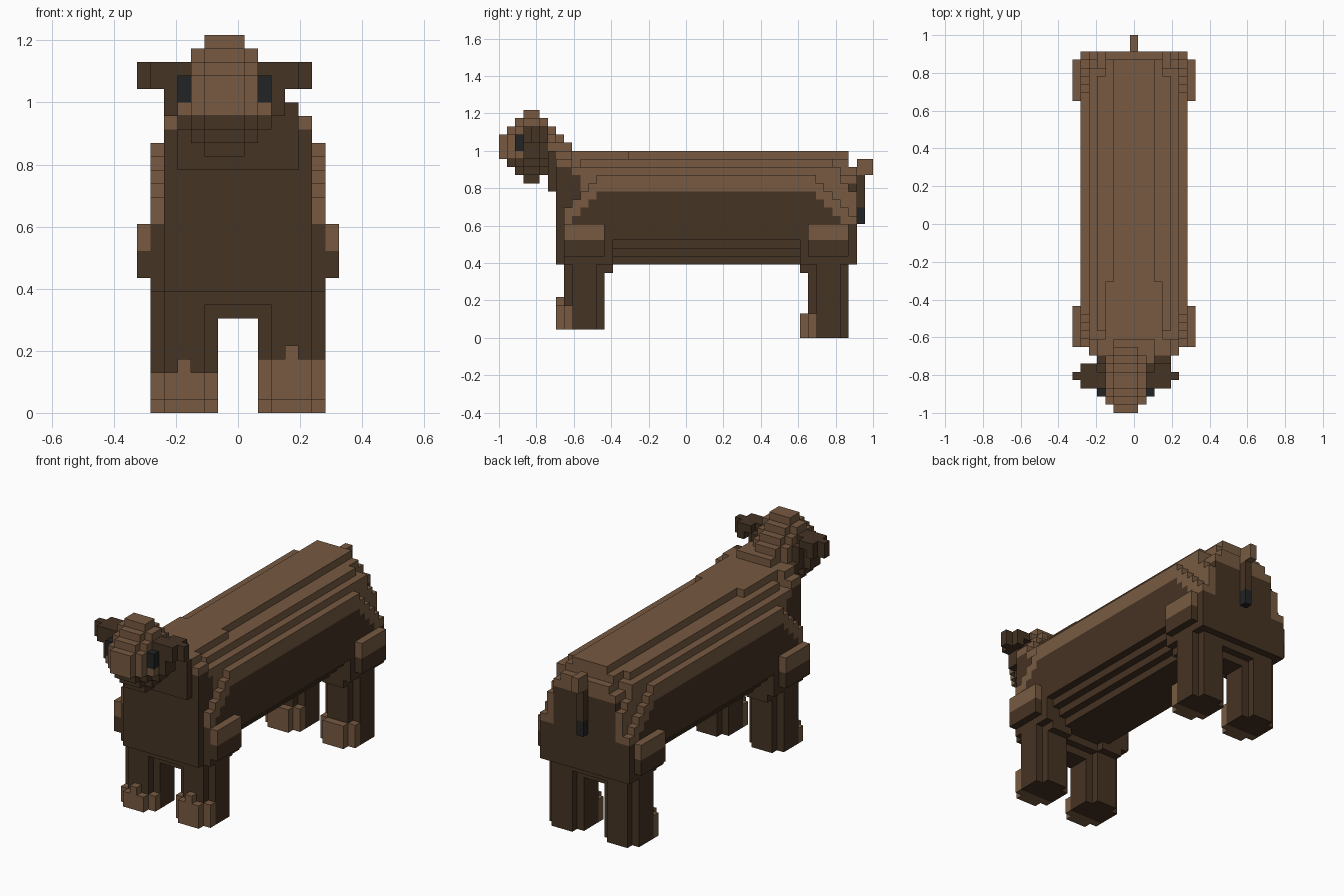
import bpy, bmesh
from itertools import product
from mathutils import Vector

cube = bpy.data.objects.get("Cube")
if cube:
    bpy.data.objects.remove(cube, do_unlink=True)

# Voxel grid: 15 wide, 46 long, 28 high
S = 2 / 46
ORIGIN = Vector((-7.5 * S, -1, 0))
LIGHT, DARK, BLACK = range(3)


def material(name, colour):
    m = bpy.data.materials.new(name)
    m.use_nodes = True
    m.diffuse_color = (*colour, 1)
    bsdf = next(n for n in m.node_tree.nodes if n.type == 'BSDF_PRINCIPLED')
    bsdf.inputs["Base Color"].default_value = (*colour, 1)
    bsdf.inputs["Roughness"].default_value = 0.9
    return m


MATS = [material("light_brown_fur", (0.184, 0.102, 0.053)),
        material("dark_brown_fur", (0.060, 0.033, 0.017)),
        material("black", (0.016, 0.017, 0.018))]

taken = set()
parts = {}


def box(i0, i1, j0, j1, k0, k1):
    """Inclusive block of cells."""
    return set(product(range(i0, i1 + 1), range(j0, j1 + 1), range(k0, k1 + 1)))


def part(name, cells, colour):
    """Claim free cells for a part, coloured by a rule on the cell."""
    rule = colour if callable(colour) else lambda i, j, k: colour
    cells = cells - taken
    taken.update(cells)
    parts[name] = {c: rule(*c) for c in cells}


# Eyes
for side, i in (("right", 3), ("left", 9)):
    part(side + "_eye", box(i, i, 2, 2, 23, 24), BLACK)


# Head: a pointed ball
def in_head(i, j, k):
    return (abs(i - 6) ** 1.5 + (1.1 * abs(j - 3.5)) ** 1.5
            + abs(k - 23) ** 1.5) <= 9.6


def head_colour(i, j, k):
    cheek = abs(i - 6) >= 3 and 3 <= j <= 5
    return DARK if k < 22 or cheek else LIGHT


part("head", {c for c in box(2, 10, 0, 7, 19, 27) if in_head(*c)}, head_colour)

# Ears, mirrored about the head centre
for side, flip in (("right", False), ("left", True)):
    cells = box(0, 2, 4, 4, 24, 25) | box(1, 1, 3, 5, 24, 25) | box(2, 2, 3, 5, 25, 25)
    if flip:
        cells = {(12 - i, j, k) for i, j, k in cells}
    part(side + "_ear", cells, DARK)

# Neck
part("neck", box(3, 11, 6, 8, 18, 22) | box(2, 12, 7, 8, 18, 21) | box(5, 9, 6, 8, 23, 23),
     lambda i, j, k: DARK if k < 21 or (j == 6 and k < 23 and abs(i - 7) > 2) else LIGHT)


# Body: stepped back, rounded ends, tapered belly
def in_body(i, j, k):
    d, e = abs(i - 7), min(j - 7, 43 - j)
    if k == 22:
        return 2 <= e and d <= (3 if j < 16 else 2) or (j == 42 and d <= 2)
    if k >= 20:
        return d <= 25 - k and e >= (k - 20 if d < 4 else k - 18)
    if k < 13 and e > 6:
        return d <= min(6, k - 6)
    if d == 6:
        return e >= max(k - 14, 1 if j < 20 else 0)
    if d == 5:
        return e >= k - 17
    return True


def body_colour(i, j, k):
    d, e = abs(i - 7), min(j - 7, 43 - j)
    if k < 14:
        return DARK
    if j < 10 and d < 6 and k < 20:
        return DARK
    if j >= 42 and d <= 4 and k <= 18:
        return DARK
    if k < 18 and e >= k - 12:
        return DARK
    return LIGHT


part("body", {c for c in box(1, 13, 7, 43, 9, 22) if in_body(*c)}, body_colour)

# Shoulder and thigh pads
for name, j in (("shoulder", 8), ("thigh", 38)):
    for side, i in (("right", 0), ("left", 14)):
        part(f"{side}_{name}", box(i, i, j, j + 4, 10, 13),
             lambda i, j, k: LIGHT if k >= 12 else DARK)


# Legs: square columns without corners, with toes in front
def leg(name, ci, j, floor, toe_top, inner_j):
    column = {c for c in box(ci - 2, ci + 2, j, j + 4, floor, 8)
              if not (abs(c[0] - ci) == 2 and c[1] in (j, j + 4))}
    toes = box(ci - 1, ci + 1, j - 1, j - 1, floor, toe_top)
    toes |= box(ci - 2, ci + 2, j, j, floor, toe_top)
    if floor:
        toes |= box(ci, ci, j - 1, j - 1, floor, toe_top + 1)
    brace = box(ci - 1, ci + 1, inner_j, inner_j, 8, 8)
    part(name, column | toes | brace,
         lambda i, jj, k: LIGHT if jj <= j and k <= toe_top + (jj < j) else DARK)


for side, ci, top in (("right", 3, 2), ("left", 11, 3)):
    leg(side + "_front_leg", ci, 8, 1, top, 13)
    leg(side + "_back_leg", ci, 38, 0, 2, 37)

# Underside between the legs
for name, j in (("chest", 8), ("rump", 38)):
    part(name + "_underside", box(5, 9, j, j + 4, 8, 8) | box(6, 8, j + 1, j + 3, 7, 7), DARK)

# Tail
part("tail", box(7, 7, 44, 45, 20, 21) | box(7, 7, 44, 44, 14, 19),
     lambda i, j, k: LIGHT if k >= 20 else DARK if k >= 16 else BLACK)


# Turn every part into a mesh of its outer faces
def build(name, cells):
    bm = bmesh.new()
    corners = {}

    def vert(p):
        if p not in corners:
            corners[p] = bm.verts.new(ORIGIN + Vector(p) * S)
        return corners[p]

    for cell, mat in cells.items():
        for axis, step in product(range(3), (-1, 1)):
            near = list(cell)
            near[axis] += step
            if tuple(near) in taken:
                continue
            u, v = (axis + 1) % 3, (axis + 2) % 3
            loop = []
            for a, b in ((0, 0), (1, 0), (1, 1), (0, 1)):
                p = list(cell)
                p[axis] += step > 0
                p[u] += a
                p[v] += b
                loop.append(vert(tuple(p)))
            face = bm.faces.new(loop if step > 0 else loop[::-1])
            face.material_index = mat
    mesh = bpy.data.meshes.new(name)
    bm.to_mesh(mesh)
    bm.free()
    for m in MATS:
        mesh.materials.append(m)
    bpy.context.scene.collection.objects.link(bpy.data.objects.new(name, mesh))


for part_name, part_cells in parts.items():
    build(part_name, part_cells)
